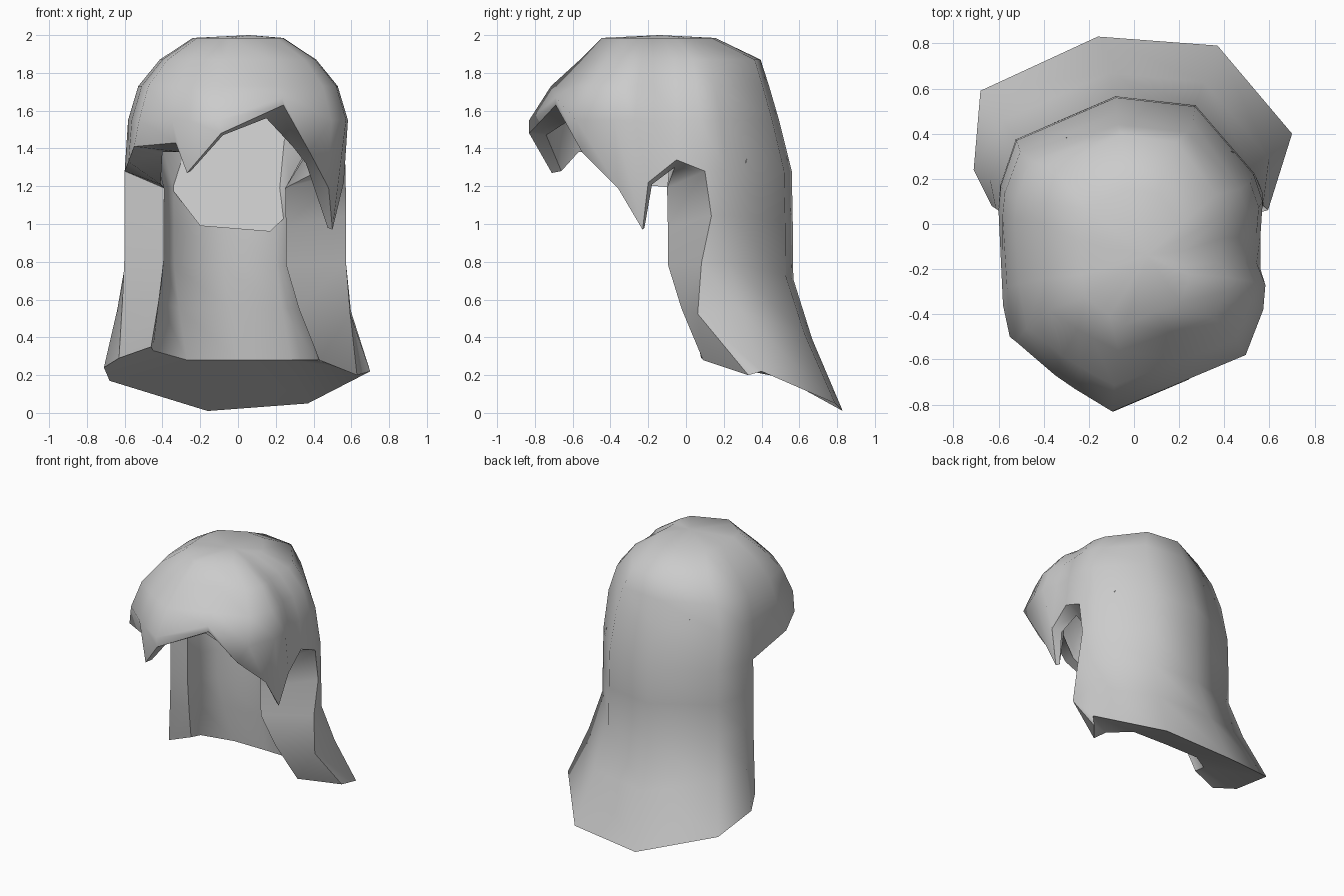
import bpy, bmesh, math
from mathutils import Vector

if "Cube" in bpy.data.objects:
    bpy.data.objects.remove(bpy.data.objects["Cube"], do_unlink=True)

mat = bpy.data.materials.new("light_grey")
mat.use_nodes = True
GREY = (0.6, 0.6, 0.6, 1)
mat.diffuse_color = GREY
mat.node_tree.nodes["Principled BSDF"].inputs["Base Color"].default_value = GREY


def finish(bm, name, angle=65):
    bmesh.ops.recalc_face_normals(bm, faces=bm.faces)
    me = bpy.data.meshes.new(name)
    bm.to_mesh(me)
    bm.free()
    ob = bpy.data.objects.new(name, me)
    bpy.context.collection.objects.link(ob)
    me.materials.append(mat)
    bpy.ops.object.select_all(action='DESELECT')
    ob.select_set(True)
    bpy.context.view_layer.objects.active = ob
    bpy.ops.object.shade_smooth_by_angle(angle=math.radians(angle), keep_sharp_edges=True)


# Fringe and side locks: crown outline, outer tip, inner tip, from front to the left notch
front_left = [
    ((-.10, -.83), (-.09, -.83, 1.48), (-.08, -.74, 1.47)),
    ((.24, -.69), (.24, -.69, 1.63), (.15, -.60, 1.56)),
    ((.51, -.58), (.38, -.55, 1.38), (.29, -.47, 1.41)),
    ((.59, -.38), (.48, -.36, 1.19), (.36, -.31, 1.32)),
    ((.60, -.27), (.50, -.23, .97), (.475, -.22, .98)),
    ((.56, -.17), (.56, -.20, 1.22), (.49, -.18, 1.21)),
    ((.56, -.03), (.56, -.05, 1.34), (.46, -.06, 1.30)),
]
# Long back hair: outline, bottom end, inner wall top, inner wall bottom
back = [
    ((.57, .10), (.63, .33, .20), (.25, -.10), (.43, .09, .28)),
    ((.53, .22), (.70, .40, .22), (.28, .12), (.42, .20, .28)),
    ((.27, .52), (.37, .79, .05), (.20, .28), (.28, .33, .28)),
    ((-.08, .56), (-.16, .83, .01), (-.08, .32), (0, .34, .28)),
    ((-.52, .37), (-.68, .59, .17), (-.34, .24), (-.27, .34, .28)),
    ((-.59, .17), (-.71, .24, .24), (-.39, .10), (-.45, .20, .33)),
    ((-.60, .06), (-.63, .08, .29), (-.39, -.04), (-.46, .10, .35)),
]
front_right = [
    ((-.58, -.28), (-.58, -.36, 1.33), (-.41, -.26, 1.21)),
    ((-.54, -.52), (-.55, -.50, 1.41), (-.40, -.42, 1.38)),
    ((-.36, -.67), (-.33, -.64, 1.43), (-.30, -.57, 1.38)),
    ((-.27, -.73), (-.27, -.71, 1.27), (-.25, -.66, 1.28)),
]
CENTRE = Vector((0, -.19))
# z, width scale, front scale, back scale, inner drop
CROWN = [(1.985, .40, .40, .46, .10), (1.87, .69, .58, .78, .06),
         (1.73, .88, .82, .84, .02), (1.55, .97, 1, .91, 0)]
# height fraction, outward flare, bend of the left front edge
FALL = [(.22, .02, .03), (.45, .03, -.025), (.70, .40, -.13), (1, 1, 0)]


def crown(outline, end_z):
    """Outer and inner points of one column over the dome."""
    out, inn = [], []
    for z, sx, sf, sb, drop in CROWN:
        z = max(z, end_z + .04)
        d = Vector(outline) - CENTRE
        d = Vector((d.x * sx, d.y * (sf if d.y < 0 else sb)))
        out.append(Vector((*(CENTRE + d), z)))
        inn.append(Vector((*(CENTRE + d * .87), z - drop)))
    return out, inn


def front_column(outline, tip, inner_tip):
    out, inn = crown(outline, tip[2])
    return out + [Vector(tip)], inn + [Vector(inner_tip)]


def back_column(outline, end, wall, wall_end, edge):
    out, inn = crown(outline, 1.28)
    a, b = Vector((*outline, 1.28)), Vector(end)
    c, d = Vector((*wall, 1.19)), Vector(wall_end)
    out.append(a)
    inn.append(c)
    for f, t, bend in FALL:
        p, q = a.lerp(b, t), c.lerp(d, t)
        p.z, q.z = a.z + (b.z - a.z) * f, c.z + (d.z - c.z) * f
        if edge:
            p.y += bend
        out.append(p)
        inn.append(q)
    return out, inn


cols = [front_column(*c) for c in front_left]
cols += [back_column(*c, i == 0) for i, c in enumerate(back)]
cols += [front_column(*c) for c in front_right]

# Hollow hair shell: outer sheet, inner sheet and the rim that joins them
bm = bmesh.new()
outer = [[bm.verts.new(p) for p in c[0]] for c in cols]
inner = [[bm.verts.new(p) for p in c[1]] for c in cols]
partner = {o: i for oc, ic in zip(outer, inner) for o, i in zip(oc, ic)}
top = bm.verts.new((.06, -.14, 2.0))
partner[top] = bm.verts.new((.06, -.14, 1.89))
sheet = []
for k, a in enumerate(outer):
    b = outer[(k + 1) % len(outer)]
    sheet.append(bm.faces.new((top, a[0], b[0])))
    for r in range(min(len(a), len(b)) - 1):
        sheet.append(bm.faces.new((a[r], a[r + 1], b[r + 1], b[r])))
rim = [e for e in bm.edges if e.is_boundary]
for f in sheet:
    bm.faces.new([partner[v] for v in reversed(f.verts)])
for e in rim:
    a, b = e.verts
    bm.faces.new((a, b, partner[b], partner[a]))
    e.smooth = False
    bm.edges.get((partner[a], partner[b])).smooth = False
finish(bm, "hair_shell")

# Sloping lining behind the face opening
bm = bmesh.new()
lining = [(-.40, 1.25), (-.20, .99), (.17, .96), (.42, 1.2), (.44, 1.33), (.25, 1.62), (-.30, 1.62)]
f = bm.faces.new([bm.verts.new((x, .19 + (z - .97) * .22, z)) for x, z in lining])
ext = bmesh.ops.extrude_face_region(bm, geom=[f])
for v in ext["geom"]:
    if isinstance(v, bmesh.types.BMVert):
        v.co.y += .05
finish(bm, "inner_lining", 30)
